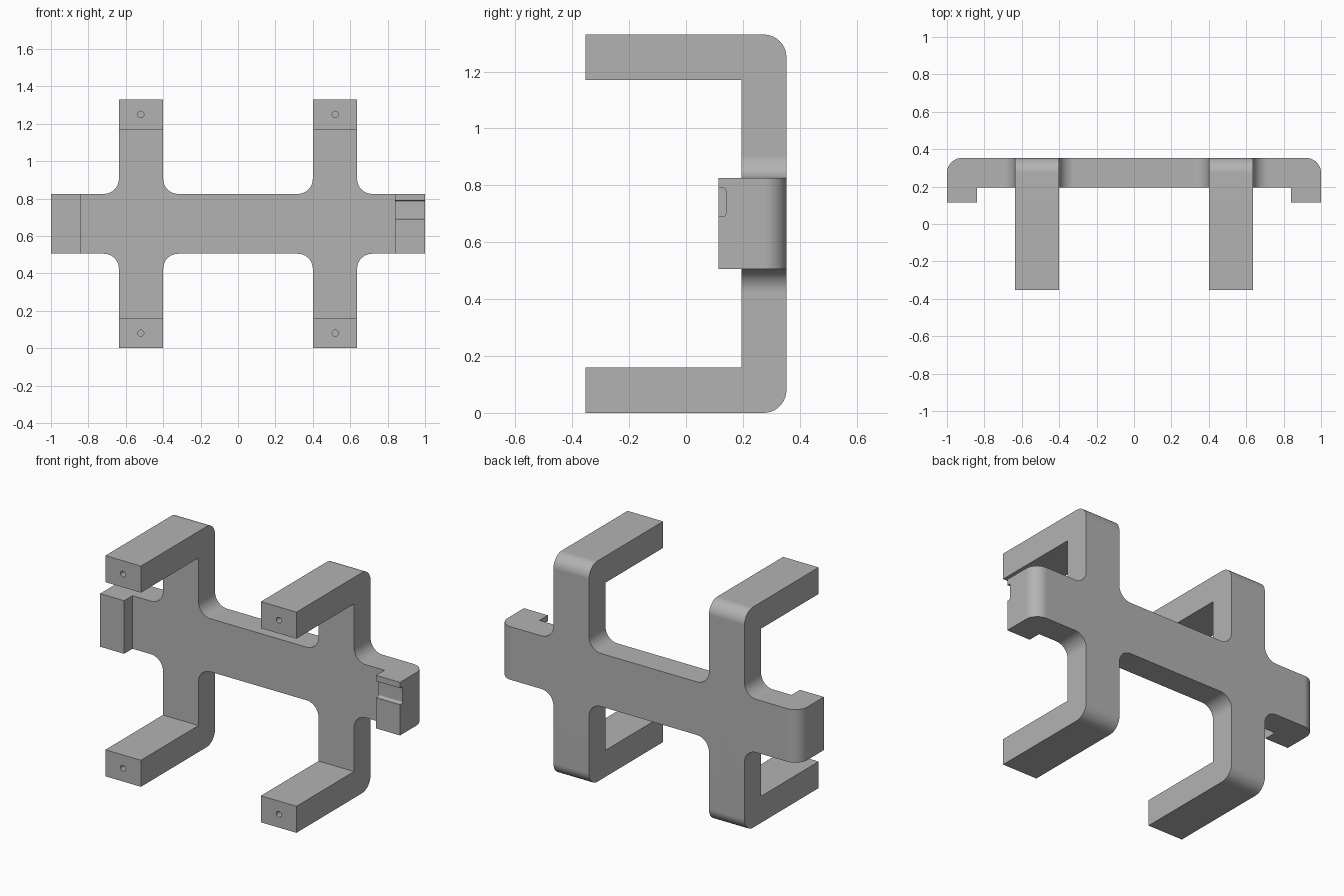
import bpy
import bmesh
from math import sin, cos, pi
from mathutils import Matrix, Vector

cube = bpy.data.objects.get("Cube")
if cube:
    bpy.data.objects.remove(cube, do_unlink=True)

HEIGHT, BACK, PLATE = 1.33, 0.353, 0.195     # overall height, rear face, front of plate
ARM_IN, ARM_OUT = 0.4, 0.637                 # sides of the uprights
BAR = 0.16                                   # half height of the crossbar
MID = HEIGHT / 2
R = 0.08                                     # fillet and corner radius
STEPS = 10

grey = bpy.data.materials.new("plain grey")
grey.use_nodes = True
grey.diffuse_color = (0.45, 0.45, 0.45, 1)
grey.node_tree.nodes["Principled BSDF"].inputs["Base Color"].default_value = grey.diffuse_color


def add_object(name, bm):
    mesh = bpy.data.meshes.new(name)
    bmesh.ops.recalc_face_normals(bm, faces=bm.faces)
    bm.to_mesh(mesh)
    bm.free()
    mesh.materials.append(grey)
    obj = bpy.data.objects.new(name, mesh)
    bpy.context.collection.objects.link(obj)
    return obj


def box(low, high):
    bm = bmesh.new()
    low, high = Vector(low), Vector(high)
    bmesh.ops.create_cube(bm, size=1, matrix=Matrix.Translation((low + high) / 2)
                          @ Matrix.Diagonal((high - low).to_4d()))
    return bm


def cut(target, cutter):
    mod = target.modifiers.new("cut", "BOOLEAN")
    mod.operation, mod.solver, mod.object = "DIFFERENCE", "EXACT", cutter
    bpy.context.view_layer.objects.active = target
    bpy.ops.object.modifier_apply(modifier=mod.name)
    bpy.data.objects.remove(cutter, do_unlink=True)


# Quarter outline, from the middle of the bar out to its end, with fillets at the upright
def fillet(cx, start):
    angles = [start + pi / 2 * i / STEPS for i in range(STEPS + 1)]
    return [(cx + R * cos(a), BAR + R + R * sin(a)) for a in angles]


quarter = fillet(ARM_IN - R, -pi / 2)
quarter += [(ARM_IN, MID), (ARM_OUT, MID)]
quarter += fillet(ARM_OUT + R, pi)
quarter += [(1, BAR)]
half = quarter + [(x, -z) for x, z in reversed(quarter)]
outline = half + [(-x, -z) for x, z in half]

# Extrude the double cross from front to back
bm = bmesh.new()
face = bm.faces.new([bm.verts.new((x, -BACK, z + MID)) for x, z in outline])
grown = bmesh.ops.extrude_face_region(bm, geom=[face])["geom"]
bmesh.ops.translate(bm, vec=(0, 2 * BACK, 0),
                    verts=[v for v in grown if isinstance(v, bmesh.types.BMVert)])

# Round the rear corners at the arm bends and at the bar ends
tips = [e for e in bm.edges if all(v.co.y > 0 for v in e.verts) and (
    all(abs(v.co.x) > 0.99 for v in e.verts)
    or all(abs(v.co.z - MID) > MID - 0.01 for v in e.verts))]
bmesh.ops.bevel(bm, geom=tips, offset=R, segments=STEPS, profile=0.5, affect="EDGES")
bracket = add_object("bracket_frame", bm)

# Hollow out the space between the arms and shorten the end hooks
cut(bracket, add_object("hollow", box((-0.84, -1, BAR), (0.84, PLATE, HEIGHT - BAR))))
cut(bracket, add_object("hook_trim", box((-2, -1, 0.3), (2, 0.115, 1.05))))

# Shallow groove across the left hook
bm = box((0.7, 0, 0.69), (1.2, 0.14, 0.79))
inner = [e for e in bm.edges if all(v.co.y > 0.1 for v in e.verts)
         and abs(e.verts[0].co.x - e.verts[1].co.x) > 0.1]
bmesh.ops.bevel(bm, geom=inner, offset=0.01, segments=4, profile=0.5, affect="EDGES")
cut(bracket, add_object("groove", bm))

# Screw holes in the arm tips
for x in (-0.52, 0.52):
    for z in (BAR / 2, HEIGHT - BAR / 2):
        bm = bmesh.new()
        bmesh.ops.create_cone(bm, cap_ends=True, segments=24, radius1=0.017, radius2=0.017,
                              depth=0.3, matrix=Matrix.Translation((x, -BACK, z))
                              @ Matrix.Rotation(pi / 2, 4, "X"))
        cut(bracket, add_object("screw_hole", bm))

# Smooth the curves, keep flat faces flat
bpy.ops.object.select_all(action="DESELECT")
bracket.select_set(True)
bpy.context.view_layer.objects.active = bracket
bpy.ops.object.shade_smooth_by_angle(angle=pi / 6)
weighted = bracket.modifiers.new("even normals", "WEIGHTED_NORMAL")
weighted.keep_sharp = True
